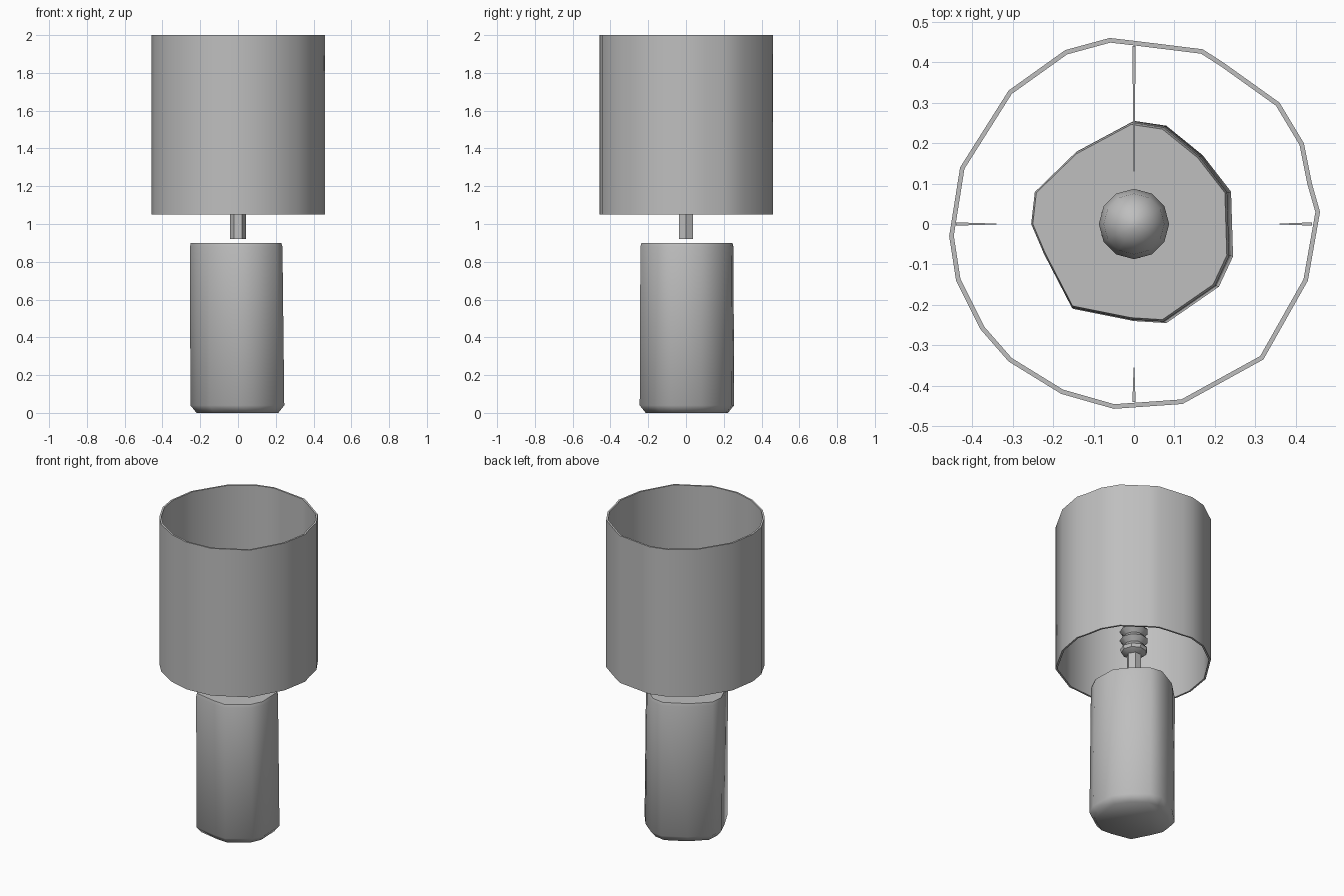
import bpy, bmesh, math

if "Cube" in bpy.data.objects:
    bpy.data.objects.remove(bpy.data.objects["Cube"])

grey = bpy.data.materials.new("plain_grey")
grey.diffuse_color = (0.52, 0.52, 0.52, 1)
grey.use_nodes = True
grey.node_tree.nodes["Principled BSDF"].inputs["Base Color"].default_value = grey.diffuse_color


def make(name, bm, angle=35):
    bmesh.ops.recalc_face_normals(bm, faces=bm.faces)
    me = bpy.data.meshes.new(name)
    bm.to_mesh(me)
    bm.free()
    me.materials.append(grey)
    ob = bpy.data.objects.new(name, me)
    bpy.context.collection.objects.link(ob)
    bpy.ops.object.select_all(action='DESELECT')
    ob.select_set(True)
    bpy.context.view_layer.objects.active = ob
    bpy.ops.object.shade_smooth_by_angle(angle=math.radians(angle))
    return ob


def loft(name, rings, closed=False, angle=35):
    """Join rings of points with quads; cap both ends, or join last ring to first."""
    bm = bmesh.new()
    loops = [[bm.verts.new(p) for p in r] for r in rings]
    n = len(loops[0])
    following = loops[1:] + loops[:1] if closed else loops[1:]
    for a, b in zip(loops, following):
        for i in range(n):
            j = (i + 1) % n
            bm.faces.new((a[i], a[j], b[j], b[i]))
    if not closed:
        bm.faces.new(loops[0])
        bm.faces.new(loops[-1])
    return make(name, bm, angle)


def circle(r, z, n):
    return [(r * math.cos(2 * math.pi * i / n), r * math.sin(2 * math.pi * i / n), z) for i in range(n)]


def outline(pts, s, z, dx=0):
    return [(x * s + dx, y * s, z) for x, y in pts]


# Base: uneven column, softly chamfered at the foot
base = [(0, .255), (.08, .243), (.17, .17), (.24, .08), (.245, -.08), (.21, -.155), (.08, -.245),
        (0, -.24), (-.15, -.21), (-.22, -.075), (-.252, 0), (-.243, .08), (-.14, .18)]
loft("base", [outline(base, .87, 0), outline(base, 1, .04), outline(base, .985, .88, -.006),
              outline(base, .965, .9, -.007)], angle=60)

# Shade: thin open drum
rim = [(.46, .03), (.44, .1), (.42, .2), (.36, .3), (.22, .4), (.17, .432), (0, .453), (-.06, .46),
       (-.17, .43), (-.31, .33), (-.43, .14), (-.457, -.03), (-.44, -.14), (-.38, -.26), (-.31, -.34),
       (-.18, -.42), (-.05, -.457), (.12, -.445), (.32, -.335), (.43, -.14)]
loft("shade", [outline(rim, 1, 1.05), outline(rim, 1, 2), outline(rim, .975, 2),
               outline(rim, .975, 1.05)], closed=True, angle=50)

# Stem, ribbed socket and bulb
loft("stem", [circle(.043, z, 6) for z in (.92, 1.13)])
ribs = [(.042, 1.11), (.075, 1.13), (.082, 1.15), (.055, 1.18), (.085, 1.21), (.055, 1.24), (.085, 1.27), (.06, 1.3)]
loft("socket", [circle(r, z, 9) for r, z in ribs])
bulb = [(.06, 1.3), (.08, 1.36), (.087, 1.43), (.075, 1.5), (.045, 1.54), (.012, 1.555)]
loft("bulb", [circle(r, z, 12) for r, z in bulb], angle=60)

# Shade supports: thin tapered spikes pointing inward
for i, inner in enumerate((.36, .13, .34, .355)):
    a = i * math.pi / 2
    u, v = (math.cos(a), math.sin(a)), (-math.sin(a), math.cos(a))

    def section(d, w):
        return [(u[0] * d + v[0] * s * w, u[1] * d + v[1] * s * w, 1.6 + t * w)
                for s, t in ((-1, -1), (1, -1), (1, 1), (-1, 1))]
    loft("shade_support_%d" % (i + 1), [section(inner, .001), section(.44, .004)])
